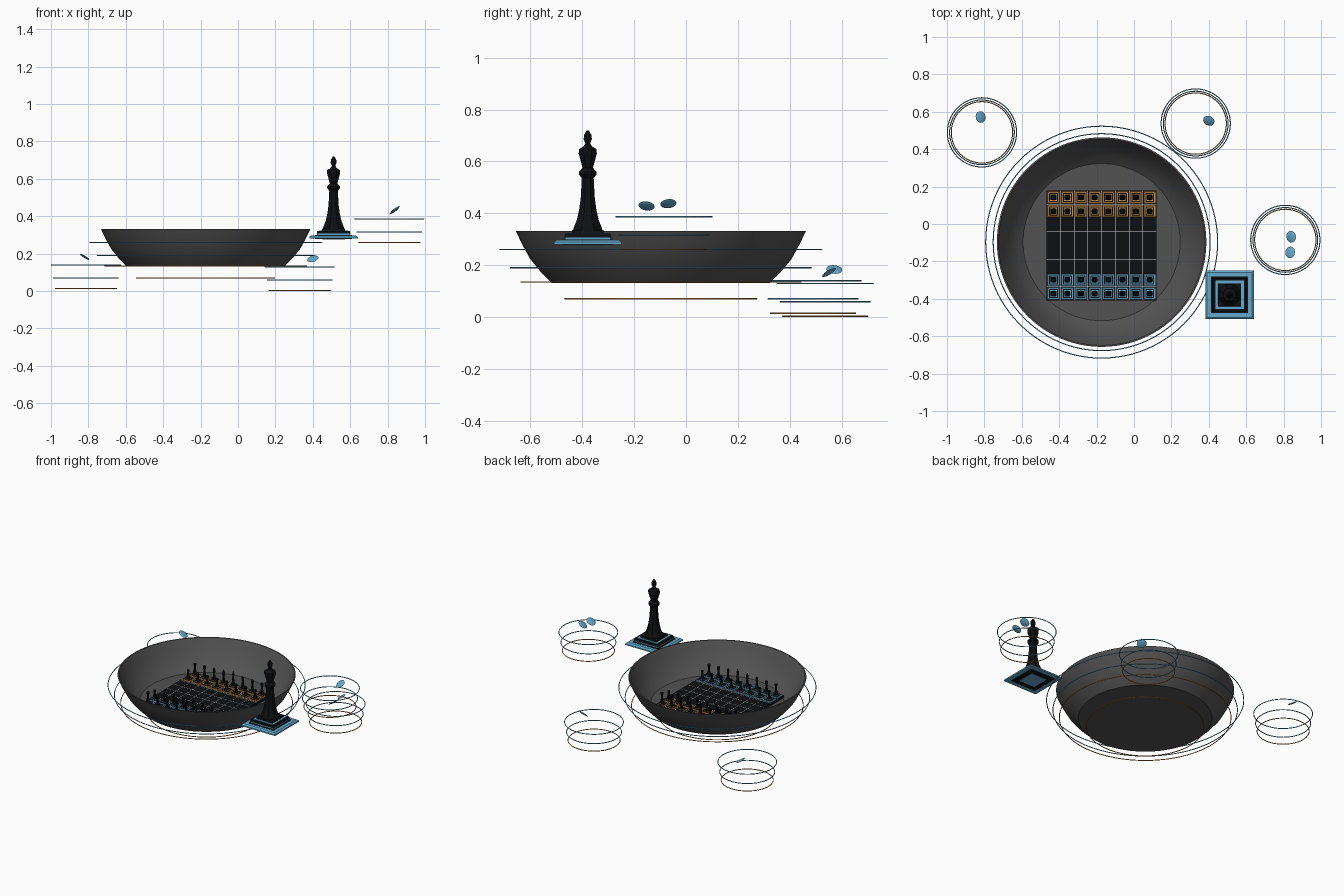
import bpy, bmesh, math
from mathutils import Matrix, Vector

if "Cube" in bpy.data.objects:
    bpy.data.objects.remove(bpy.data.objects["Cube"])


def material(name, rgb):
    m = bpy.data.materials.new(name)
    m.diffuse_color = (*rgb, 1)
    m.use_nodes = True
    m.node_tree.nodes["Principled BSDF"].inputs["Base Color"].default_value = m.diffuse_color
    return m


GREY = material("dark grey", (0.085, 0.085, 0.085))
BLACK = material("black", (0.004, 0.005, 0.006))
BLUE = material("light blue", (0.13, 0.41, 0.62))
ORANGE = material("orange", (0.66, 0.30, 0.07))
WHITE = material("white", (0.8, 0.8, 0.8))


def lathe(bm, profile, sides, mat=0, phase=0.0, closed=False, caps=False):
    """Spin (radius, z) points round z; zero radius makes a pole."""
    rings = []
    for r, z in profile:
        if r == 0:
            rings.append([bm.verts.new((0, 0, z))] * sides)
        else:
            rings.append([bm.verts.new((r * math.cos(phase + math.tau * i / sides),
                                        r * math.sin(phase + math.tau * i / sides), z))
                          for i in range(sides)])
    pairs = list(zip(rings, rings[1:] + rings[:1]))
    for a, b in pairs if closed else pairs[:-1]:
        for i in range(sides):
            j = (i + 1) % sides
            vs = list(dict.fromkeys([a[i], a[j], b[j], b[i]]))
            if len(vs) > 2:
                bm.faces.new(vs).material_index = mat
    if caps:
        bm.faces.new(rings[0][::-1]).material_index = mat
        bm.faces.new(rings[-1]).material_index = mat


def square(bm, profile, mat):
    """Stacked square sections given as (half width, z)."""
    lathe(bm, [(w * math.sqrt(2), z) for w, z in profile], 4, mat, math.pi / 4, caps=True)


def finish(name, bm, mats, loc=(0, 0, 0), smooth=False):
    bmesh.ops.recalc_face_normals(bm, faces=bm.faces)
    me = bpy.data.meshes.new(name)
    bm.to_mesh(me)
    bm.free()
    for m in mats:
        me.materials.append(m)
    ob = bpy.data.objects.new(name, me)
    ob.location = loc
    bpy.context.collection.objects.link(ob)
    if smooth:
        bpy.ops.object.select_all(action='DESELECT')
        ob.select_set(True)
        bpy.context.view_layer.objects.active = ob
        bpy.ops.object.shade_smooth_by_angle(angle=math.radians(35))
    return ob


def box(bm, x, y, z, sx, sy, sz):
    m = Matrix.Translation((x, y, z)) @ Matrix.Diagonal((sx, sy, sz, 1))
    bmesh.ops.create_cube(bm, size=1, matrix=m)


def ring(name, x, y, z, radius, mat):
    bm = bmesh.new()
    t = 0.0028
    lathe(bm, [(radius + t * math.cos(a * math.pi / 3), t * math.sin(a * math.pi / 3))
               for a in range(6)], 96, closed=True)
    finish(name, bm, [mat], (x, y, z), True)


BX, BY = -0.173, -0.097

# Bowl: thin shell with a flat floor
bm = bmesh.new()
lathe(bm, [(0, .13), (.42, .13), (.465, .175), (.505, .225), (.535, .28), (.56, .332),
           (.552, .332), (.527, .282), (.497, .23), (.46, .182), (.42, .15), (0, .15)], 96)
finish("bowl", bm, [GREY], (BX, BY, 0), True)

# Rings round the bowl
for z, r, m in [(.07, .37, ORANGE), (.135, .54, ORANGE), (.19, .58, BLUE), (.26, .62, BLUE)]:
    ring("bowl_ring", BX, BY, z, r, m)

# Three floating ring stacks
for x, y, z in [(-.813, .49, .014), (.33, .537, .003), (.809, -.085, .26)]:
    for dz, r, m in [(0, .164, ORANGE), (.056, .173, BLUE), (.126, .185, BLUE)]:
        ring("stack_ring", x, y, z + dz, r, m)

# Tilted tokens above the stacks
for loc, n in [((-.82, .572, .183), (.5, .1, .8)), ((.40, .552, .172), (-.25, -.5, .8)),
               ((.84, -.068, .437), (-.55, -.1, .8)), ((.835, -.152, .428), (-.55, .1, .8))]:
    bm = bmesh.new()
    lathe(bm, [(0, -.005), (.024, -.003), (.031, 0), (.024, .003), (0, .005)], 28)
    ob = finish("token", bm, [BLUE], loc, True)
    ob.rotation_euler = Vector(n).to_track_quat('Z', 'Y').to_euler()

# Board and its thin white grid
CELL = 0.0735
bm = bmesh.new()
box(bm, 0, 0, .157, CELL * 8, CELL * 8, .016)
finish("board", bm, [BLACK], (BX, BY + .002 - .02, 0))
BY2 = BY - .018
bm = bmesh.new()
for i in range(-3, 4):
    box(bm, i * CELL, 0, .1655, .0022, CELL * 8, .002)
    box(bm, 0, i * CELL, .1655, CELL * 8, .0022, .002)
finish("board_grid", bm, [WHITE], (BX, BY2, 0))


# Game pieces: framed square base, stepped plinth and faceted body
COLUMN = [(.058, .045), (.055, .062), (.042, .095), (.033, .135), (.027, .18), (.023, .255)]
HEADS = {
    "king": [(.034, .27), (.034, .28), (.02, .295), (.035, .35), (.034, .367), (.016, .378),
             (.009, .39), (.016, .405), (.014, .422), (.004, .44)],
    "bishop": [(.034, .27), (.02, .285), (.034, .315), (.024, .35), (.004, .385)],
    "knight": [(.032, .265), (.036, .3), (.032, .34), (.012, .365)],
    "rook": [(.025, .27), (.04, .29), (.04, .335), (.028, .336)],
    "pawn": [(.034, .262), (.02, .275), (.036, .30), (.03, .33), (.01, .345)],
}


def piece(kind, x, y, z, s, tall, colour):
    bm = bmesh.new()
    square(bm, [(.13, 0), (.13, .009), (.12, .017)], 1)
    square(bm, [(.098, -.002), (.098, .019)], 0)
    square(bm, [(.06, -.004), (.06, .001)], 1)
    square(bm, [(.088, .019), (.088, .027)], 1)
    square(bm, [(.09, .027), (.088, .041)], 0)
    square(bm, [(.076, .04), (.076, .043)], 1)
    square(bm, [(.062, .043), (.06, .055)], 0)
    profile = [(r / math.cos(math.pi / 8), .045 + (h - .045) * tall)
               for r, h in COLUMN + HEADS[kind]]
    lathe(bm, profile, 8, 0, math.pi / 8, caps=True)
    bmesh.ops.scale(bm, vec=(s, s, s), verts=bm.verts)
    finish(kind, bm, [BLACK, colour], (x, y, z))


# Large piece beside the bowl
piece("king", .511, -.379, .28, 1, 1, BLUE)

# Two armies on the board
BACK = ["rook", "knight", "bishop", "king", "king", "bishop", "knight", "rook"]
for i in range(8):
    x = BX + (i - 3.5) * CELL
    for side, colour in ((1, ORANGE), (-1, BLUE)):
        tall = .92 if i == 3 else 1
        piece(BACK[i], x, BY2 + side * 3.5 * CELL, .166, .245, tall, colour)
        piece("pawn", x, BY2 + side * 2.5 * CELL, .166, .245, .8, colour)
